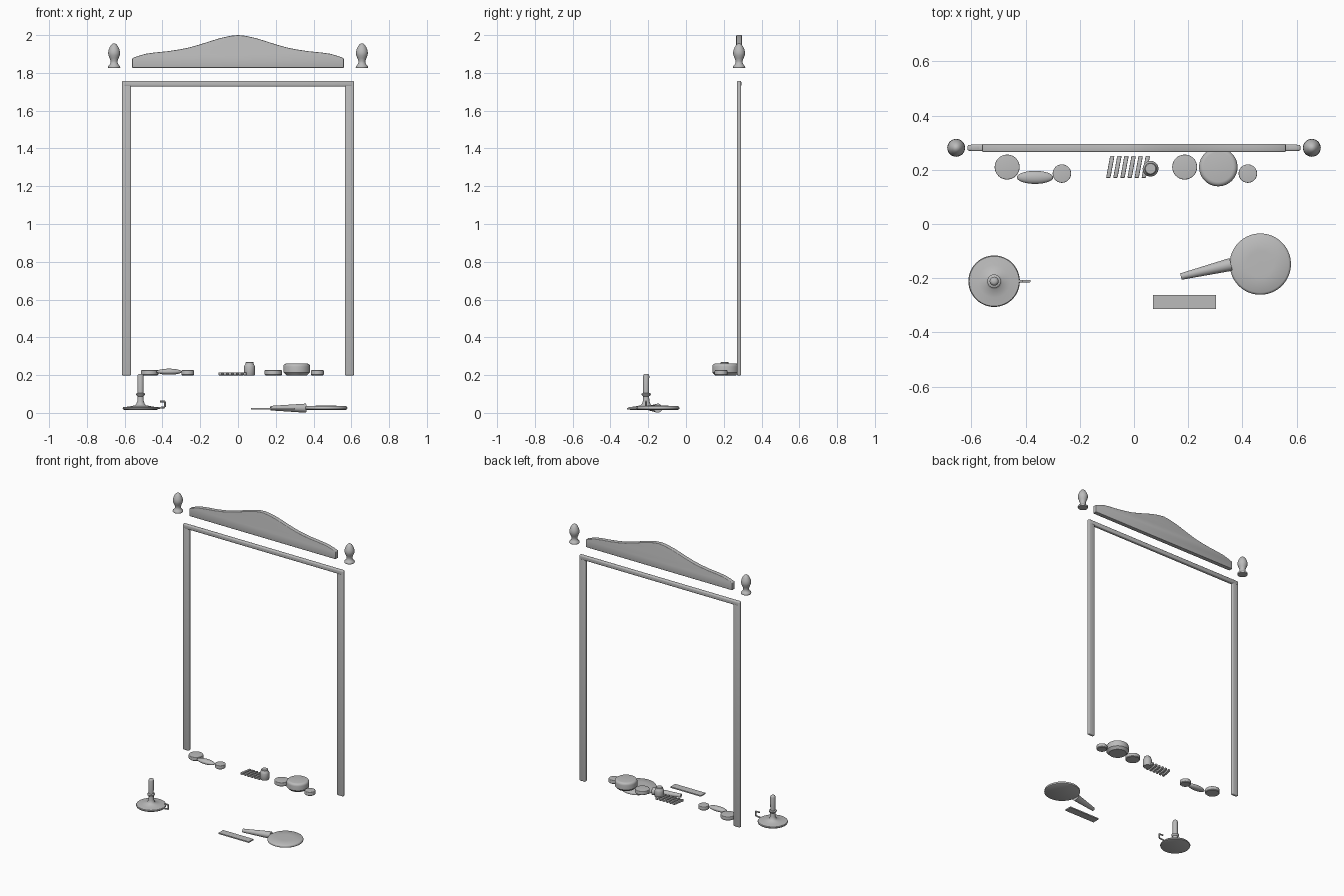
import bpy, bmesh, math
from mathutils import Vector

if "Cube" in bpy.data.objects:
    bpy.data.objects.remove(bpy.data.objects["Cube"])

grey = bpy.data.materials.new("plain_grey")
grey.diffuse_color = (0.5, 0.5, 0.5, 1)
grey.use_nodes = True
grey.node_tree.nodes["Principled BSDF"].inputs["Base Color"].default_value = grey.diffuse_color


def finish(name, bm, angle=40, bevel=0, segs=3):
    """Turn a bmesh into a smooth-by-angle object, optionally bevelled."""
    if bevel:
        edges = [e for e in bm.edges if e.calc_face_angle(0) > 0.6]
        bmesh.ops.bevel(bm, geom=edges, offset=bevel, segments=segs,
                        profile=0.5, affect='EDGES')
    bmesh.ops.recalc_face_normals(bm, faces=bm.faces)
    me = bpy.data.meshes.new(name)
    bm.to_mesh(me)
    bm.free()
    me.materials.append(grey)
    ob = bpy.data.objects.new(name, me)
    bpy.context.collection.objects.link(ob)
    bpy.ops.object.select_all(action='DESELECT')
    ob.select_set(True)
    bpy.context.view_layer.objects.active = ob
    bpy.ops.object.shade_smooth_by_angle(angle=math.radians(angle))
    return ob


def lathe(name, x, y, prof, n=48, angle=40):
    """Revolve (radius, z) points about a vertical axis, capping both ends."""
    bm = bmesh.new()
    rings = [[bm.verts.new((x + r * math.cos(i * math.tau / n),
                            y + r * math.sin(i * math.tau / n), z))
              for i in range(n)] for r, z in prof]
    for a, b in zip(rings, rings[1:]):
        for i in range(n):
            j = (i + 1) % n
            bm.faces.new((a[i], a[j], b[j], b[i]))
    bm.faces.new(rings[0][::-1])
    bm.faces.new(rings[-1])
    return finish(name, bm, angle)


def prism(name, outline, axis, lo, hi, bevel=0, angle=40, segs=3):
    """Extrude a 2D outline along y (axis=1) or z (axis=2)."""
    bm = bmesh.new()
    put = (lambda p, d: (p[0], d, p[1])) if axis == 1 else (lambda p, d: (p[0], p[1], d))
    a = [bm.verts.new(put(p, lo)) for p in outline]
    b = [bm.verts.new(put(p, hi)) for p in outline]
    bm.faces.new(a)
    bm.faces.new(b[::-1])
    for i in range(len(a)):
        j = (i + 1) % len(a)
        bm.faces.new((a[i], b[i], b[j], a[j]))
    bmesh.ops.recalc_face_normals(bm, faces=bm.faces)
    return finish(name, bm, angle, bevel, segs)


def box(name, x0, x1, y0, y1, z0, z1, bevel=0):
    return prism(name, [(x0, y0), (x1, y0), (x1, y1), (x0, y1)], 2, z0, z1, bevel)


def rod(name, p, q, r0, r1, n=20):
    """Tapered round bar between two points."""
    p, q = Vector(p), Vector(q)
    bm = bmesh.new()
    bmesh.ops.create_cone(bm, cap_ends=True, segments=n, radius1=r0, radius2=r1,
                          depth=(q - p).length)
    bm.transform(Vector((0, 0, 1)).rotation_difference(q - p).to_matrix().to_4x4())
    bmesh.ops.translate(bm, verts=bm.verts, vec=(p + q) / 2)
    return finish(name, bm)


YF = 0.281  # plane of the frame

# Mirror frame: two stiles and a top rail
for s, side in ((-1, "left"), (1, "right")):
    xs = sorted((s * 0.566, s * 0.614))
    box(side + "_stile", *xs, YF - 0.011, YF + 0.011, 0.198, 1.757, 0.006)
box("top_rail", -0.605, 0.605, YF - 0.012, YF + 0.012, 1.728, 1.757, 0.006)

# Curved crest above the frame, smoothed from half a profile
half = [(0, 2.0), (0.04, 1.996), (0.095, 1.984), (0.15, 1.967), (0.2, 1.951),
        (0.26, 1.934), (0.31, 1.924), (0.37, 1.915), (0.44, 1.908),
        (0.49, 1.901), (0.53, 1.889), (0.56, 1.878)]
crest = [(-x, z) for x, z in half[:0:-1]] + half + [(0.56, 1.826), (-0.56, 1.826)]
prism("crest", crest, 1, YF - 0.015, YF + 0.015, 0.004)

# Turned finials either side of the crest
for s, side in ((-1, "left"), (1, "right")):
    lathe(side + "_finial", s * 0.656, YF,
          [(0.031, 1.826), (0.033, 1.83), (0.032, 1.836), (0.024, 1.842),
           (0.019, 1.852), (0.018, 1.862), (0.024, 1.878), (0.03, 1.893),
           (0.032, 1.906), (0.029, 1.922), (0.022, 1.938), (0.014, 1.95),
           (0.005, 1.956)], 32, 60)


# Round pots and boxes at shelf height
def pot(name, x, y, r, top, b):
    prof = [(r - b, 0.199), (r, 0.199 + b)]
    for i in range(5):
        t = i * math.pi / 8
        prof.append((r - b + b * math.cos(t), top - b + b * math.sin(t)))
    lathe(name, x, y, prof)


pot("left_jar", -0.468, 0.210, 0.046, 0.226, 0.004)
pot("left_small_jar", -0.266, 0.186, 0.034, 0.226, 0.004)
pot("right_jar", 0.187, 0.210, 0.046, 0.226, 0.004)
pot("powder_box", 0.311, 0.210, 0.071, 0.261, 0.016)
pot("right_small_jar", 0.42, 0.186, 0.034, 0.226, 0.004)

# Small bottle with a shoulder and a stopper
lathe("bottle", 0.061, 0.204,
      [(0.026, 0.199), (0.029, 0.204), (0.029, 0.245), (0.026, 0.253),
       (0.022, 0.258), (0.022, 0.266), (0.019, 0.269)], 32)

# Oval brush: flattened ellipsoid
bm = bmesh.new()
bmesh.ops.create_uvsphere(bm, u_segments=40, v_segments=16, radius=1)
for v in bm.verts:
    v.co = (-0.365 + 0.067 * v.co.x, 0.172 + 0.024 * v.co.y, 0.218 + 0.016 * v.co.z)
finish("oval_brush", bm, 60)

# Row of slanted slats
for i in range(6):
    x = -0.103 + i * 0.0262
    prism("slat", [(x, 0.17), (x + 0.016, 0.17), (x + 0.031, 0.251), (x + 0.015, 0.251)],
          2, 0.199, 0.214, 0.003)

# Candlestick: saucer, stem, collar and candle
CX, CY = -0.516, -0.211
lathe("candle_saucer", CX, CY,
      [(0.085, 0.016), (0.093, 0.019), (0.095, 0.025), (0.092, 0.03),
       (0.06, 0.034), (0.03, 0.04), (0.023, 0.046), (0.017, 0.062),
       (0.016, 0.088), (0.024, 0.095), (0.025, 0.101), (0.018, 0.105)])
lathe("candle", CX, CY,
      [(0.016, 0.1), (0.0165, 0.195), (0.014, 0.203), (0.008, 0.207)], 24)

# Hooked finger handle
hook = [(-0.43, 0.025), (-0.386, 0.03), (-0.386, 0.06), (-0.414, 0.06)]
for a, b in zip(hook, hook[1:]):
    rod("saucer_handle", (a[0], CY, a[1]), (b[0], CY, b[1]), 0.005, 0.005, 12)

# Hand mirror: disc and tapered handle
lathe("hand_mirror_disc", 0.466, -0.148,
      [(0.105, 0.016), (0.112, 0.02), (0.113, 0.026), (0.111, 0.032),
       (0.105, 0.036), (0.05, 0.038), (0.01, 0.038)], 64)
rod("hand_mirror_handle", (0.173, -0.194, 0.025), (0.358, -0.149, 0.025), 0.012, 0.024, 24)

# Flat comb blank lying in front
box("comb", 0.07, 0.302, -0.313, -0.262, 0.019, 0.027)
